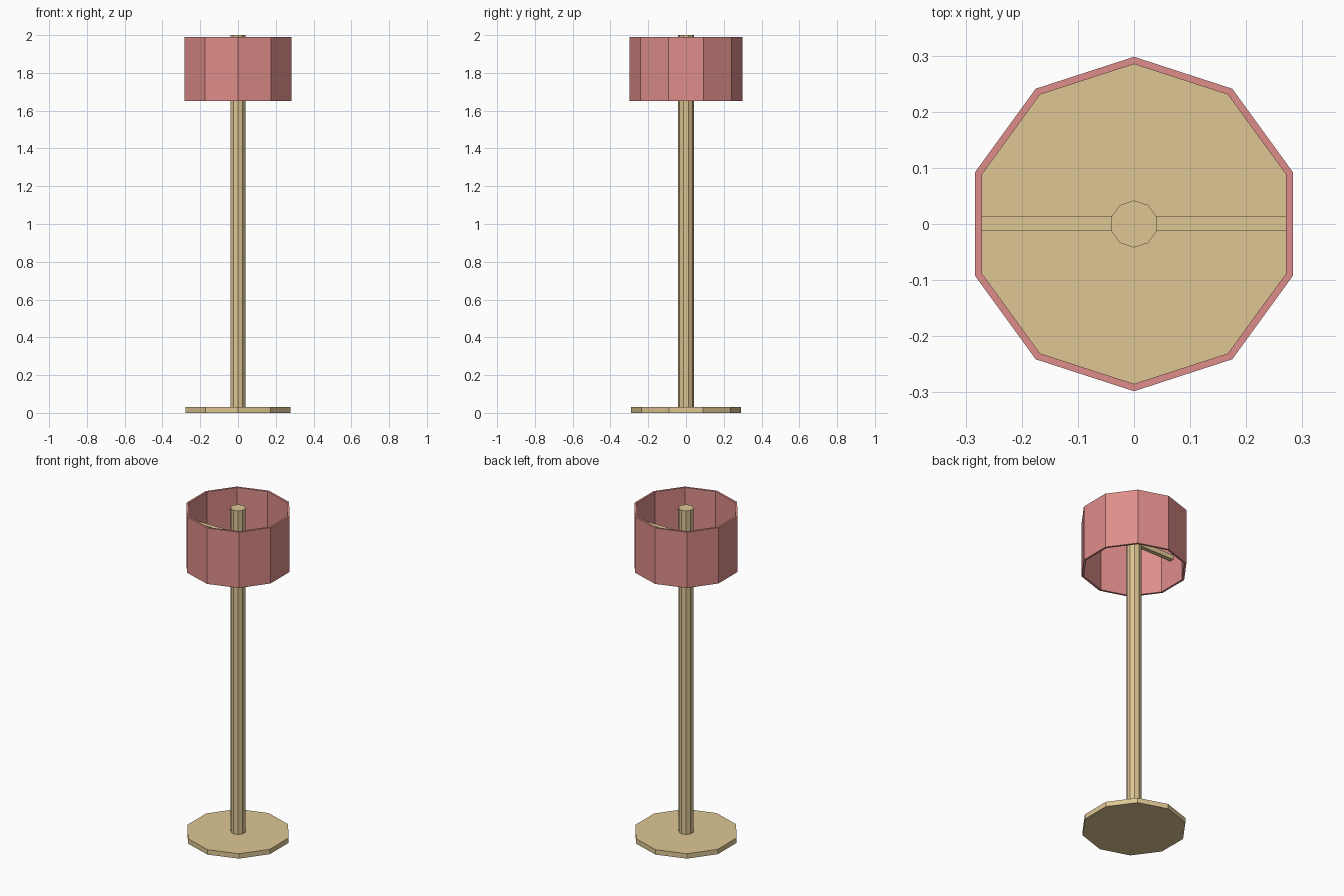
import bpy
import bmesh
from math import pi

cube = bpy.data.objects.get("Cube")
if cube:
    bpy.data.objects.remove(cube, do_unlink=True)

SIDES = 10


def material(name, rgb):
    mat = bpy.data.materials.new(name)
    mat.use_nodes = True
    colour = (*rgb, 1)
    mat.diffuse_color = colour
    mat.node_tree.nodes["Principled BSDF"].inputs["Base Color"].default_value = colour
    return mat


def prism(name, radius, bottom, top, mat):
    """Upright ten-sided prism with corners on the y axis."""
    bpy.ops.mesh.primitive_cylinder_add(
        vertices=SIDES, radius=radius, depth=top - bottom,
        location=(0, 0, (bottom + top) / 2))
    obj = bpy.context.object
    obj.name = name
    obj.data.materials.append(mat)
    return obj


def tube(name, outer, inner, bottom, top, mat):
    """Open ten-sided ring with wall thickness."""
    bm = bmesh.new()
    rings = []
    for radius, z in ((outer, bottom), (outer, top), (inner, top), (inner, bottom)):
        ring = bmesh.ops.create_circle(bm, segments=SIDES, radius=radius)["verts"]
        for v in ring:
            v.co.z = z
        rings.append(ring)
    for r in range(4):
        a, b = rings[r], rings[(r + 1) % 4]
        for i in range(SIDES):
            j = (i + 1) % SIDES
            bm.faces.new((a[i], a[j], b[j], b[i]))
    bmesh.ops.recalc_face_normals(bm, faces=bm.faces)
    mesh = bpy.data.meshes.new(name)
    bm.to_mesh(mesh)
    bm.free()
    mesh.materials.append(mat)
    obj = bpy.data.objects.new(name, mesh)
    bpy.context.collection.objects.link(obj)
    return obj


wood = material("pale wood", (0.73, 0.565, 0.292))
fabric = material("dusty pink", (0.73, 0.27, 0.254))

# Foot and pole
prism("base", 0.292, 0, 0.03, wood)
prism("pole", 0.042, 0.03, 2.0, wood)

# Open shade
tube("shade", 0.298, 0.285, 1.65, 1.99, fabric)

# Arms joining the pole to the shade
for side, name in ((-1, "right_arm"), (1, "left_arm")):
    bpy.ops.mesh.primitive_cube_add(size=1, location=(side * 0.153, 0.001, 1.825))
    arm = bpy.context.object
    arm.name = name
    arm.scale = (0.236, 0.026, 0.028)
    bpy.ops.object.transform_apply(location=False, rotation=False, scale=True)
    arm.data.materials.append(wood)
